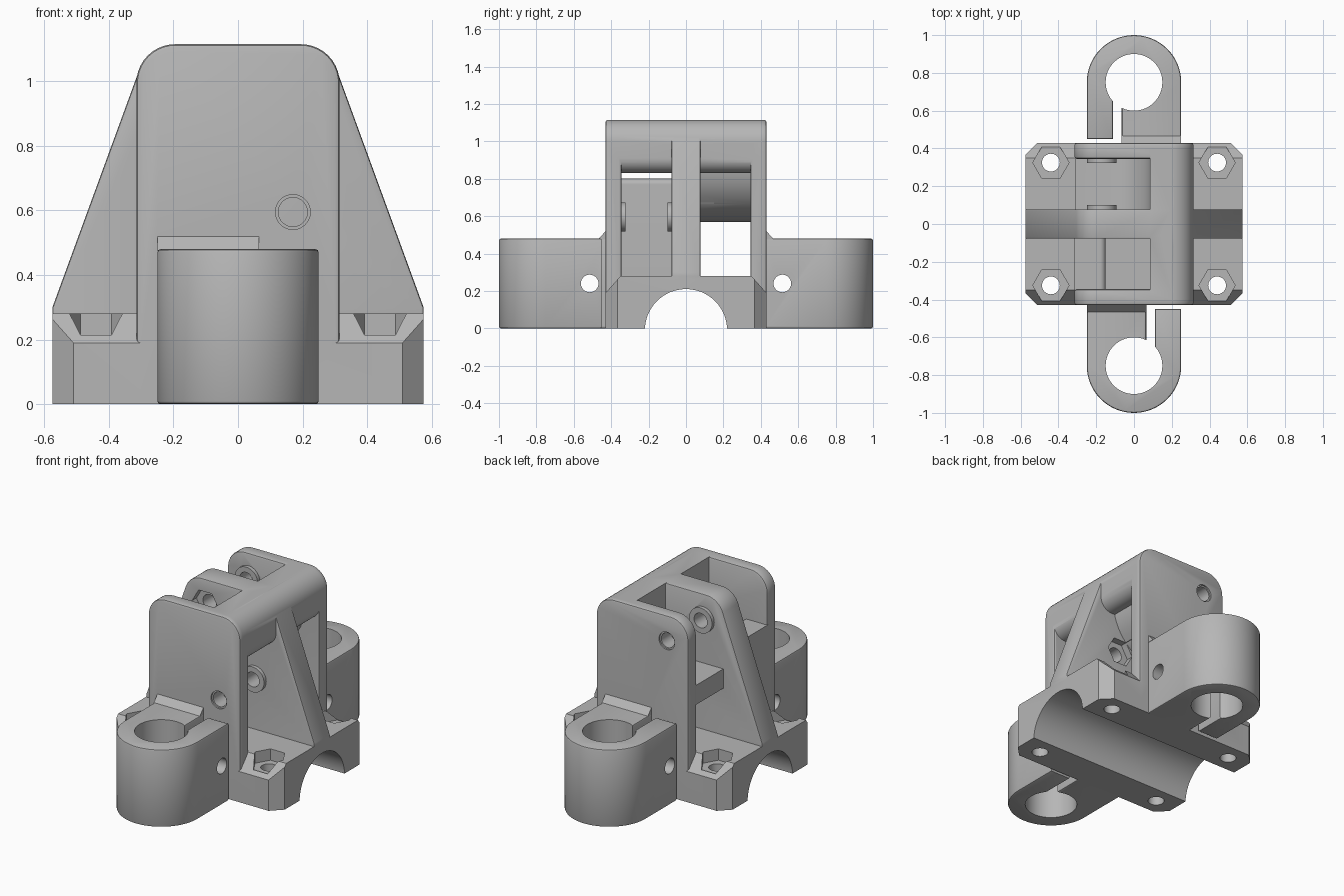
import bpy, bmesh, math
from mathutils import Vector

cube = bpy.data.objects.get("Cube")
if cube:
    bpy.data.objects.remove(cube, do_unlink=True)

grey = bpy.data.materials.new("plain_grey")
grey.use_nodes = True
grey.diffuse_color = (0.47, 0.47, 0.47, 1)
grey.node_tree.nodes["Principled BSDF"].inputs["Base Color"].default_value = (0.47, 0.47, 0.47, 1)

AXES = {"x": lambda u, v, w: (w, u, v),
        "y": lambda u, v, w: (u, w, v),
        "z": lambda u, v, w: (u, v, w)}


def rounded(points, steps=10):
    """Turn corners given as (u, v, radius) into exact arcs."""
    out = []
    for i, p in enumerate(points):
        c = Vector(p[:2])
        if len(p) < 3:
            out.append(tuple(c))
            continue
        a = (Vector(points[i - 1][:2]) - c).normalized()
        b = (Vector(points[(i + 1) % len(points)][:2]) - c).normalized()
        half = a.angle(b) / 2
        t, w = p[2] / math.tan(half), math.sin(half)
        for k in range(steps + 1):
            s = k / steps
            k0, k1, k2 = (1 - s) ** 2, 2 * s * (1 - s) * w, s * s
            q = ((c + a * t) * k0 + c * k1 + (c + b * t) * k2) / (k0 + k1 + k2)
            out.append(tuple(q))
    return out


def prism(name, outline, axis, lo, hi, bevel=0):
    """Extrude an outline along an axis, with optional softened rims."""
    bm = bmesh.new()
    rings = [[bm.verts.new(AXES[axis](u, v, w)) for u, v in outline] for w in (lo, hi)]
    caps = [bm.faces.new(r) for r in rings]
    n = len(outline)
    for i in range(n):
        j = (i + 1) % n
        bm.faces.new((rings[0][i], rings[0][j], rings[1][j], rings[1][i]))
    bmesh.ops.recalc_face_normals(bm, faces=bm.faces[:])
    if bevel:
        rims = list({e for f in caps for e in f.edges})
        bmesh.ops.bevel(bm, geom=rims, offset=bevel, segments=2, profile=0.5, affect="EDGES")
    mesh = bpy.data.meshes.new(name)
    bm.to_mesh(mesh)
    bm.free()
    ob = bpy.data.objects.new(name, mesh)
    bpy.context.collection.objects.link(ob)
    return ob


def circle(u, v, r, n=48):
    return [(u + r * math.cos(math.tau * i / n), v + r * math.sin(math.tau * i / n)) for i in range(n)]


def rect(u0, u1, v0, v1):
    return [(u0, v0), (u1, v0), (u1, v1), (u0, v1)]


def combine(target, others, operation):
    for ob in others:
        mod = target.modifiers.new(ob.name, "BOOLEAN")
        mod.operation, mod.solver, mod.object = operation, "EXACT", ob
    bpy.context.view_layer.update()
    graph = bpy.context.evaluated_depsgraph_get()
    mesh = bpy.data.meshes.new_from_object(target.evaluated_get(graph))
    target.modifiers.clear()
    target.data = mesh
    for ob in others:
        bpy.data.objects.remove(ob, do_unlink=True)


# Base: chamfered cross-section trimmed by a plan with cut corners
L, D, H = 0.575, 0.43, 0.28
body = prism("pulley_bracket", [(-D, 0), (D, 0), (D, 0.19), (0.35, H), (-0.35, H), (-D, 0.19)], "x", -L, L)
k = 0.065
plan = prism("base_plan", [(-L, k - D), (k - L, -D), (L - k, -D), (L, k - D),
                           (L, D - k), (L - k, D), (k - L, D), (-L, D - k)], "z", -0.1, 0.5)
combine(body, [plan], "INTERSECT")

# Upright plates and the sloped central rib
W, TOP = 0.315, 1.115
plate = rounded([(-W, 0), (W, 0), (W, TOP, 0.12), (-W, TOP, 0.12)])
rib = rounded([(-L, 0.1), (L, 0.1), (L, 0.3), (0.277, TOP, 0.12), (-0.277, TOP, 0.12), (-L, 0.3)])
parts = [prism("front_plate", plate, "y", -D, -0.345, 0.012),
         prism("back_plate", plate, "y", 0.345, D, 0.012),
         prism("central_rib", rib, "y", -0.078, 0.078, 0.008)]

# Top cross bar, front gap wall and curved back gap guide
bar = rounded([(0.085, 0.83), (W, 0.83, 0.08), (W, TOP, 0.12), (0.085, TOP)])
wall = rounded([(-W, 0.2), (-0.15, 0.2), (-0.15, 0.8, 0.03), (-W, 0.8)])
guide = rounded([(0.09, 1.05), (0.09, 0.69, 0.22), (-0.31, 0.69), (-0.31, 0.57),
                 (0.22, 0.57, 0.33), (0.22, 1.05)])
parts += [prism("top_bar", bar, "y", -0.4, 0.4),
          prism("front_gap_wall", wall, "y", -0.37, -0.05),
          prism("back_gap_guide", guide, "y", 0.05, 0.37)]

# Split rod clamps, the back one turned half a circle
R, CY = 0.25, 0.75
arc = [(R * math.cos(math.pi * (1 + i / 32)), -CY + R * math.sin(math.pi * (1 + i / 32))) for i in range(33)]
clamp = [(-R, -0.38)] + arc + [(R, -0.45), (0.11, -0.45), (0.11, -0.66), (0.065, -0.66), (0.065, -0.38)]
cutters = []
for s, side in ((1, "front"), (-1, "back")):
    turned = [(u * s, v * s) for u, v in clamp]
    parts.append(prism(side + "_clamp", turned, "z", 0, 0.48, 0.01))
    skirt = [(-0.42 * s, 0.52), (-0.43 * s, 0.52), (-0.47 * s, 0.475), (-0.42 * s, 0.475)]
    parts.append(prism(side + "_clamp_fillet", skirt, "x", *sorted((-R * s, 0.065 * s))))
    cutters.append(prism("rod_hole", circle(0, -CY * s, 0.15, 64), "z", -0.1, 0.6))
    cutters.append(prism("clamp_bolt_hole", circle(-0.515 * s, 0.24, 0.047), "x", -0.4, 0.4))

# Pulley axles: raised bosses, through holes and nut recesses
for s, side, x, z in ((-1, "front", 0.17, 0.595), (1, "back", -0.17, 0.96)):
    for a, b in ((0.05, 0.1), (0.323, 0.37)):
        parts.append(prism(side + "_boss", circle(x, z, 0.078), "y", *sorted((a * s, b * s))))
    cutters.append(prism("axle_hole", circle(x, z, 0.045), "y", *sorted((-0.1 * s, 0.5 * s))))
    cutters.append(prism("axle_rim", circle(x, z, 0.054), "y", *sorted((0.42 * s, 0.5 * s))))
    cutters.append(prism("nut_recess", circle(x, z, 0.09, 6), "y", *sorted((-0.15 * s, -0.035 * s))))

# Mounting holes with hexagonal pockets, and the tube channel
for x in (-0.44, 0.44):
    for y in (-0.325, 0.325):
        cutters.append(prism("mount_hole", circle(x, y, 0.047), "z", -0.1, 0.4))
        cutters.append(prism("hex_pocket", circle(x, y, 0.096, 6), "z", 0.21, 0.4))
cutters.append(prism("tube_channel", circle(0, -0.01, 0.22, 64), "x", -0.8, 0.8))

combine(body, parts, "UNION")
combine(body, cutters, "DIFFERENCE")

body.data.materials.clear()
body.data.materials.append(grey)
for poly in body.data.polygons:
    poly.material_index = 0
bpy.ops.object.select_all(action="DESELECT")
body.select_set(True)
bpy.context.view_layer.objects.active = body
bpy.ops.object.shade_smooth_by_angle(angle=math.radians(32))
